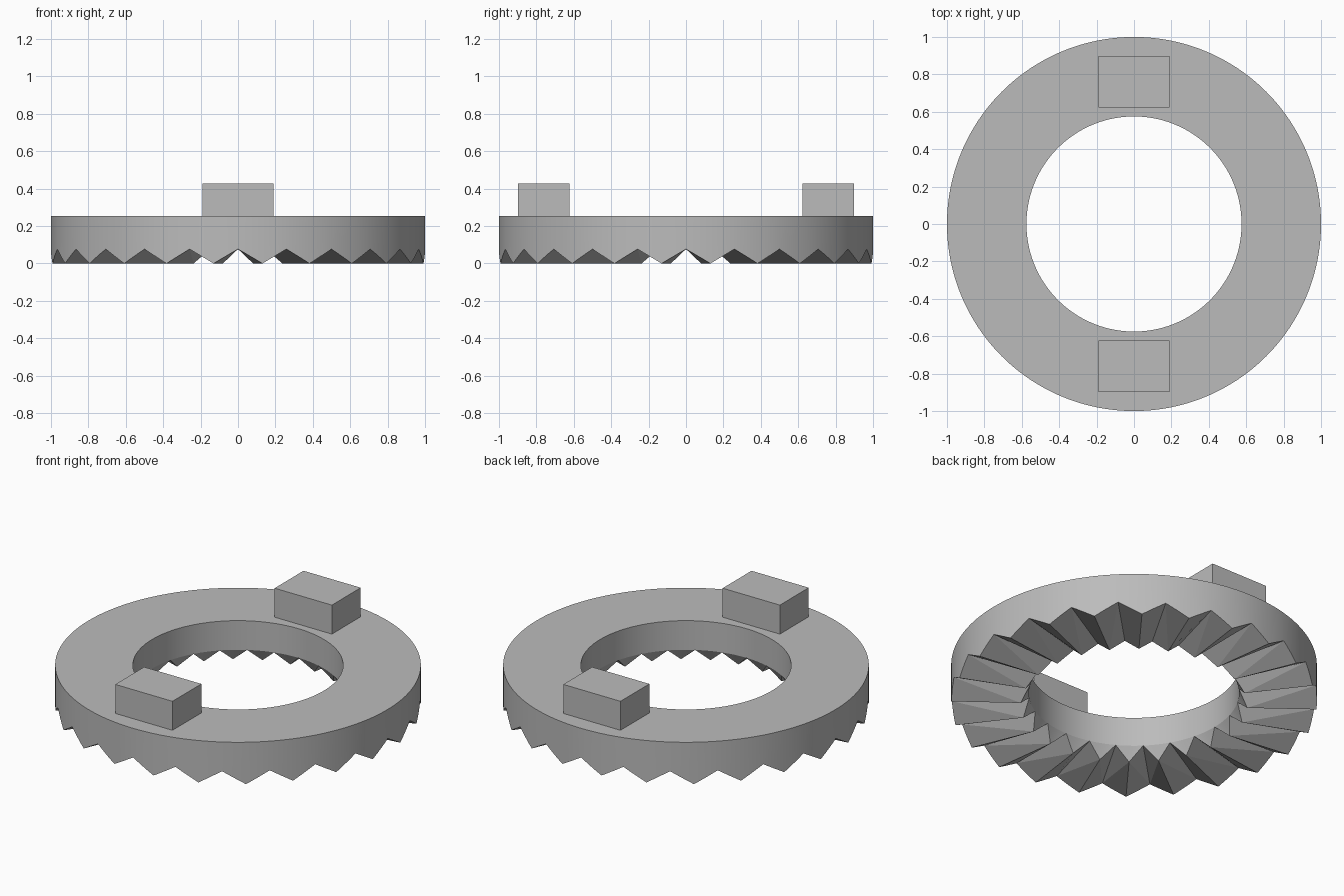
import bpy, bmesh, math
from mathutils import Vector

if "Cube" in bpy.data.objects:
    bpy.data.objects.remove(bpy.data.objects["Cube"], do_unlink=True)

TEETH = 24
STEPS = 4                      # arc segments per half tooth
R_OUT, R_IN, R_TIP = 1.0, 0.575, 0.62
Z_TOP, Z_ROOT = 0.253, 0.077
HALVES = TEETH * 2
N = HALVES * STEPS

grey = bpy.data.materials.new("plain_grey")
grey.use_nodes = True
colour = (0.5, 0.5, 0.5, 1)
grey.diffuse_color = colour
grey.node_tree.nodes["Principled BSDF"].inputs["Base Color"].default_value = colour


def finish(bm, name):
    bmesh.ops.recalc_face_normals(bm, faces=bm.faces)
    mesh = bpy.data.meshes.new(name)
    bm.to_mesh(mesh)
    bm.free()
    mesh.materials.append(grey)
    obj = bpy.data.objects.new(name, mesh)
    bpy.context.collection.objects.link(obj)
    return obj


def polar(bm, r, i, z):
    a = math.tau * i / N + math.pi / 2
    return bm.verts.new(Vector((r * math.cos(a), r * math.sin(a), z)))


def tooth_height(i):
    # zigzag: root at even half steps, tip at odd ones
    phase = (i / STEPS) % 2
    return Z_ROOT * abs(1 - phase)


# Toothed ring: flat top, round walls, radial teeth underneath
bm = bmesh.new()
outer_top = [polar(bm, R_OUT, i, Z_TOP) for i in range(N)]
inner_top = [polar(bm, R_IN, i, Z_TOP) for i in range(N)]
outer_low = [polar(bm, R_OUT, i, tooth_height(i)) for i in range(N)]
inner_low = [polar(bm, R_IN, i, Z_ROOT) for i in range(N)]
for i in range(N):
    j = (i + 1) % N
    bm.faces.new((outer_top[i], outer_top[j], inner_top[j], inner_top[i]))
    bm.faces.new((outer_low[i], outer_low[j], outer_top[j], outer_top[i]))
    bm.faces.new((inner_top[i], inner_top[j], inner_low[j], inner_low[i]))

for t in range(TEETH):
    root, mid, end = (t * 2 * STEPS + k * STEPS for k in range(3))
    tip = polar(bm, R_TIP, mid, 0)
    # two flanks, each fanned from the inner tip
    for a, b, valley in ((root, mid, root), (mid, end, end)):
        bm.faces.new([tip] + [outer_low[i % N] for i in range(a, b + 1)])
        bm.faces.new((tip, outer_low[valley % N], inner_low[valley % N]))
    # sloping inner end fanned to the bore edge
    for i in range(root, end):
        bm.faces.new((tip, inner_low[i % N], inner_low[(i + 1) % N]))

ring = finish(bm, "toothed_ring")
bpy.ops.object.select_all(action="DESELECT")
ring.select_set(True)
bpy.context.view_layer.objects.active = ring
bpy.ops.object.shade_smooth_by_angle(angle=math.radians(8))

# Two drive lugs on the top face
for name, side in (("front_lug", -1), ("back_lug", 1)):
    bm = bmesh.new()
    bmesh.ops.create_cube(bm, size=1)
    bmesh.ops.scale(bm, vec=(0.382, 0.275, 0.175), verts=bm.verts)
    lug = finish(bm, name)
    lug.location = (0, side * 0.76, Z_TOP + 0.0875)
